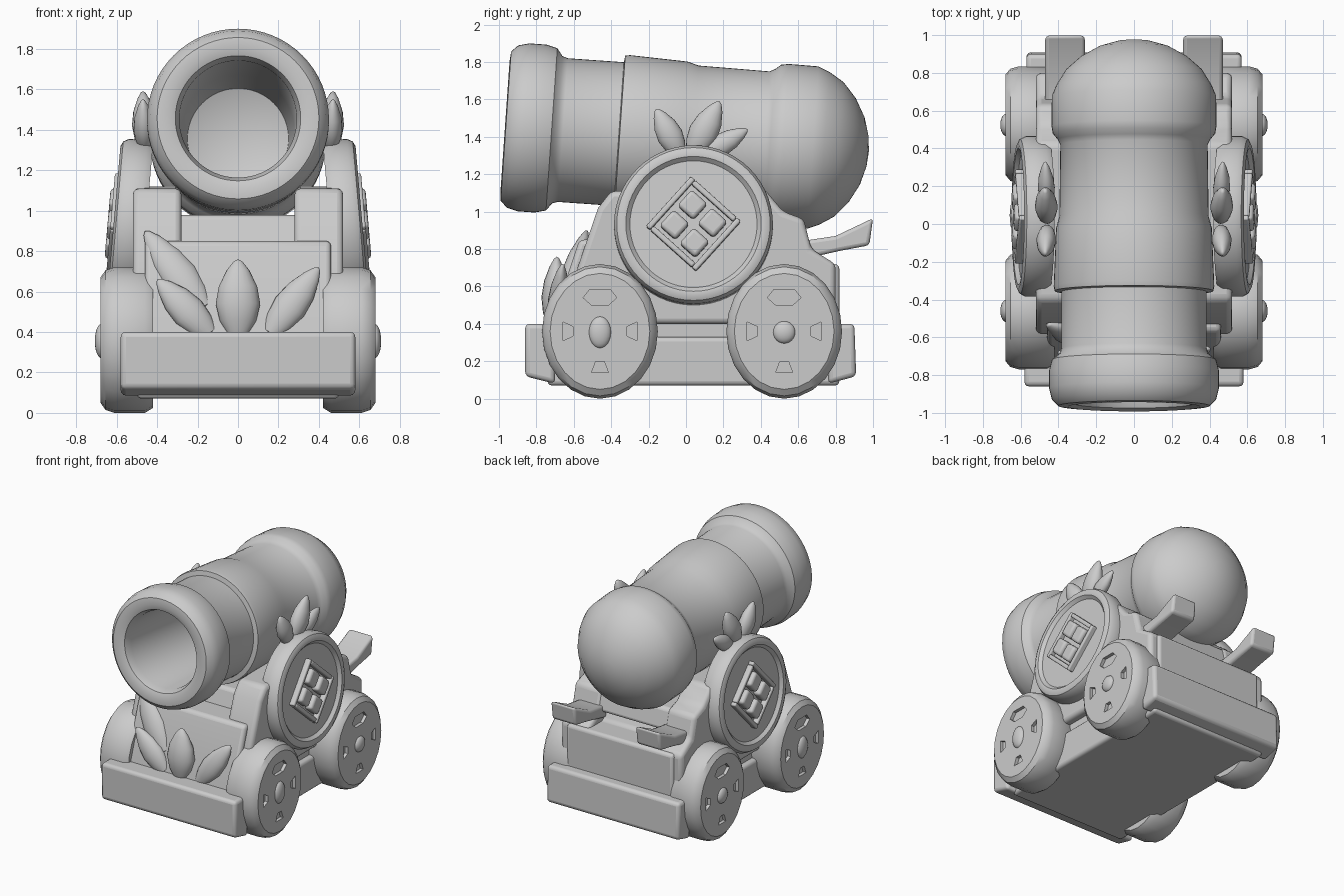
import bpy, bmesh, math
from mathutils import Matrix, Vector

cube = bpy.data.objects.get("Cube")
if cube:
    bpy.data.objects.remove(cube, do_unlink=True)

grey = bpy.data.materials.new("light grey")
grey.use_nodes = True
grey.diffuse_color = (0.6, 0.6, 0.6, 1)
bsdf = grey.node_tree.nodes["Principled BSDF"]
bsdf.inputs["Base Color"].default_value = (0.6, 0.6, 0.6, 1)
bsdf.inputs["Roughness"].default_value = 0.7
parts = []
T = Matrix.Translation
R = Matrix.Rotation
MIRROR = {"left": Matrix.Identity(4), "right": Matrix.Diagonal((-1, 1, 1, 1))}


def finish(name, bm, matrix=Matrix.Identity(4), bevel=0.0):
    bmesh.ops.transform(bm, matrix=matrix, verts=bm.verts)
    bmesh.ops.recalc_face_normals(bm, faces=bm.faces)
    mesh = bpy.data.meshes.new(name)
    bm.to_mesh(mesh)
    bm.free()
    mesh.materials.append(grey)
    obj = bpy.data.objects.new(name, mesh)
    bpy.context.collection.objects.link(obj)
    if bevel:
        mod = obj.modifiers.new("soft edges", 'BEVEL')
        mod.width, mod.segments = bevel, 3
        mod.limit_method, mod.angle_limit = 'ANGLE', math.radians(25)
    parts.append(obj)
    return obj


def lathe(name, profile, steps=48, matrix=Matrix.Identity(4)):
    """Closed profile of (radius, height) turned about local z."""
    bm = bmesh.new()
    verts = [bm.verts.new((r, 0, h)) for r, h in profile]
    edges = [bm.edges.new(pair) for pair in zip(verts, verts[1:])]
    bmesh.ops.spin(bm, geom=verts + edges, cent=(0, 0, 0), axis=(0, 0, 1),
                   angle=math.tau, steps=steps)
    bmesh.ops.remove_doubles(bm, verts=bm.verts, dist=0.0005)
    return finish(name, bm, matrix)


def add_prism(bm, outline, x0, x1):
    """Outline of (y, z) pushed out along x."""
    face = bm.faces.new([bm.verts.new((x0, y, z)) for y, z in outline])
    out = bmesh.ops.extrude_face_region(bm, geom=[face])["geom"]
    moved = [v for v in out if isinstance(v, bmesh.types.BMVert)]
    bmesh.ops.translate(bm, vec=(x1 - x0, 0, 0), verts=moved)


def prism(name, outline, x0, x1, matrix=Matrix.Identity(4), bevel=0.025):
    bm = bmesh.new()
    add_prism(bm, outline, x0, x1)
    return finish(name, bm, matrix, bevel)


def boxes(name, items, matrix, bevel):
    """Several (centre, size) boxes in one part."""
    bm = bmesh.new()
    for centre, size in items:
        bmesh.ops.create_cube(bm, size=1, matrix=T(centre) @ Matrix.Diagonal((*size, 1)))
    return finish(name, bm, matrix, bevel)


def leaf(name, base, tip, width, normal, thick=0.65, matrix=Matrix.Identity(4)):
    base, axis = Vector(base), Vector(tip) - Vector(base)
    z = axis.normalized()
    n = Vector(normal)
    n = (n - z * n.dot(z)).normalized()
    frame = Matrix((n.cross(z), n, z)).transposed().to_4x4()
    scale = Matrix.Diagonal((width, width * thick, axis.length, 1))
    shape = [(0, 0), (0.25, 0.04), (0.41, 0.2), (0.5, 0.42), (0.43, 0.65),
             (0.25, 0.86), (0.1, 0.97), (0, 1)]
    lathe(name, shape, 20, matrix @ T(base) @ frame @ scale)


# Hollow barrel with flared muzzle, stepped bands and domed rear
lathe("barrel", [
    (0, 0.6), (0.25, 0.5), (0.28, 0), (0.29, -0.9), (0.31, -0.955), (0.35, -0.97),
    (0.40, -0.965), (0.435, -0.93), (0.45, -0.87), (0.45, -0.78), (0.435, -0.72),
    (0.395, -0.69), (0.385, -0.66), (0.385, -0.36), (0.42, -0.355), (0.425, -0.33),
    (0.412, -0.02), (0.395, 0.04), (0.39, 0.42), (0.405, 0.45), (0.43, 0.48),
    (0.437, 0.52), (0.435, 0.68), (0.41, 0.74), (0.36, 0.82), (0.28, 0.89),
    (0.18, 0.945), (0.08, 0.973), (0, 0.98)], 64,
    T((0, 0, 1.39)) @ R(math.radians(-94), 4, 'X'))

# Carriage body, cradle and bumpers
prism("carriage_body", [(-0.74, 0.08), (-0.72, 0.4), (-0.57, 0.85), (0.55, 0.85),
                        (0.62, 0.72), (0.82, 0.72), (0.82, 0.08)], -0.46, 0.46)
prism("lower_chassis", [(-0.74, 0.07), (-0.74, 0.33), (0.82, 0.33), (0.82, 0.07)], -0.5, 0.5)
prism("barrel_cradle", [(-0.4, 0.8), (-0.34, 0.98), (0.62, 0.96), (0.66, 0.8)], -0.32, 0.32)
prism("front_bumper", [(-0.86, 0.12), (-0.86, 0.4), (-0.7, 0.4), (-0.7, 0.08)], -0.58, 0.58)
prism("rear_bumper", [(0.91, 0.12), (0.9, 0.4), (0.76, 0.4), (0.76, 0.08)], -0.57, 0.57)

# Notched wheel outlines, relative to the hub
top_notch = [(-0.1, 0.18), (-0.06, 0.225), (0.06, 0.225), (0.1, 0.18), (0.05, 0.14), (-0.05, 0.14)]
small_notch = [(-0.05, 0.22), (0.05, 0.22), (0.025, 0.16), (-0.025, 0.16)]

for side, mirror in MIRROR.items():
    prism(side + "_cheek", [(-0.6, 0.4), (-0.58, 0.7), (-0.47, 1.02), (-0.4, 1.11),
                            (0.42, 1.12), (0.52, 1.0), (0.63, 0.96), (0.67, 0.8),
                            (0.8, 0.72), (0.8, 0.4)], 0.28, 0.52, mirror, 0.03)
    prism(side + "_rear_prong", [(0.6, 0.74), (0.82, 0.79), (0.98, 0.82), (1.0, 0.965),
                                 (0.8, 0.87), (0.6, 0.84)], 0.26, 0.47, mirror, 0.02)

    # Leaning side shield with a raised diamond emblem
    place = mirror @ T((0.615, 0.04, 0.935)) @ R(math.radians(85), 4, 'Y')
    lathe(side + "_shield", [(0, -0.025), (0.34, -0.025), (0.362, -0.003), (0.385, 0),
                             (0.41, -0.012), (0.425, -0.04), (0.425, -0.13),
                             (0.41, -0.16), (0, -0.16)], 56, place)
    turned = place @ R(math.radians(48), 4, 'Z')
    boxes(side + "_emblem_frame",
          [((s * 0.165, 0, -0.01), (0.03, 0.36, 0.05)) for s in (-1, 1)] +
          [((0, s * 0.165, -0.01), (0.3, 0.03, 0.05)) for s in (-1, 1)], turned, 0.01)
    boxes(side + "_emblem_tiles",
          [((a * 0.072, b * 0.072, -0.005), (0.115, 0.115, 0.07))
           for a in (-1, 1) for b in (-1, 1)], turned, 0.02)

    # Leaves sprouting above the shield
    for i, (y, z, w) in enumerate([(-0.16, 1.55, 0.14), (0.18, 1.59, 0.16), (0.33, 1.44, 0.12)]):
        leaf(f"{side}_shield_leaf_{i + 1}", (0.46, 0.03 + (i - 1) * 0.06, 1.3),
             (0.47, y, z), w, (1, 0, 0.1), 0.75, mirror)

    # Wheels with four shallow notches and a round hub
    for end, y, hub in (("front", -0.46, 0.085), ("rear", 0.525, 0.06)):
        wheel = lathe(f"{side}_{end}_wheel",
                      [(0, 0), (0.31, 0), (0.345, -0.025), (0.36, -0.07), (0.36, -0.22),
                       (0.335, -0.26), (0, -0.26)], 24,
                      mirror @ T((0.68, y, 0.36)) @ Matrix.Diagonal((1, 0.86, 1, 1))
                      @ R(math.pi / 2, 4, 'Y'))
        bm = bmesh.new()
        for k in range(4):
            c, s = (1, 0, -1, 0)[k], (0, 1, 0, -1)[k]
            notch = small_notch if k else top_notch
            add_prism(bm, [(y + 0.9 * (a * c + b * s), 0.36 + b * c - a * s)
                           for a, b in notch], 0.655, 0.75)
        cutter = finish("notch_cutter", bm, mirror)
        parts.remove(cutter)
        cutter.hide_render = True
        cut = wheel.modifiers.new("notches", 'BOOLEAN')
        cut.operation, cut.solver, cut.object = 'DIFFERENCE', 'EXACT', cutter
        bpy.context.view_layer.objects.active = wheel
        bpy.ops.object.modifier_apply(modifier=cut.name)
        bpy.data.objects.remove(cutter, do_unlink=True)

        bm = bmesh.new()
        bmesh.ops.create_uvsphere(bm, u_segments=20, v_segments=12, radius=1)
        finish(f"{side}_{end}_hub", bm, mirror @ T((0.675, y, 0.355))
               @ Matrix.Diagonal((0.033, 0.06, hub, 1)))

# Leaves behind the front bumper
leaf("front_leaf_middle", (0, -0.71, 0.38), (0, -0.69, 0.76), 0.22, (0, -1, 0.2))
leaf("front_leaf_left", (0.15, -0.7, 0.38), (0.4, -0.66, 0.72), 0.17, (0, -1, 0.2))
leaf("front_leaf_right", (-0.13, -0.7, 0.38), (-0.4, -0.68, 0.66), 0.17, (0, -1, 0.2))
leaf("front_leaf_tall", (-0.16, -0.66, 0.5), (-0.46, -0.53, 0.9), 0.19, (0, -1, 0.3))

# Smooth shading that keeps the hard edges
bpy.ops.object.select_all(action='DESELECT')
for obj in parts:
    obj.select_set(True)
bpy.context.view_layer.objects.active = parts[0]
bpy.ops.object.shade_smooth_by_angle(angle=math.radians(35))
